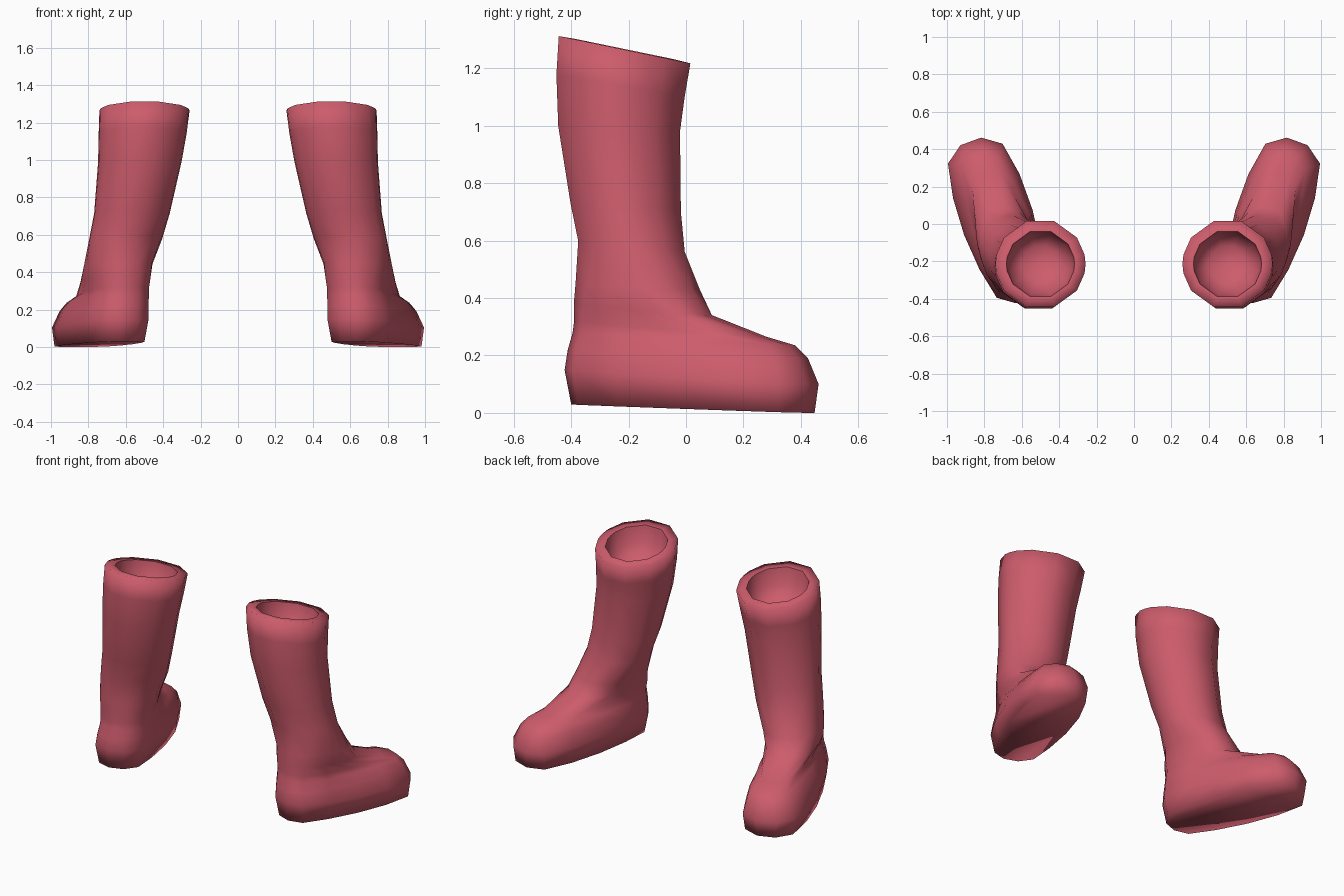
import bpy
import bmesh
from math import sin, cos, radians, hypot
from mathutils import Vector

cube = bpy.data.objects.get("Cube")
if cube:
    bpy.data.objects.remove(cube, do_unlink=True)

rose = bpy.data.materials.new("rose_red")
rose.use_nodes = True
colour = (0.61, 0.107, 0.15, 1)
rose.diffuse_color = colour
rose.node_tree.nodes["Principled BSDF"].inputs["Base Color"].default_value = colour

# Half outline: angle from the toe direction, and blend from heel (0) to toe (1)
HALF = [(18, 1), (54, 1), (78, .8), (90, .5), (102, .2), (126, 0), (162, 0)]
OUTLINE = HALF + [(-a, t) for a, t in reversed(HALF)]

# Rings: heel centre, heel radius, heel z, toe centre, toe radius, toe z, yaw
FOOT = [
    ((.64, -.255), .145, .03, (.81, .27), .178, 0, 20),
    ((.64, -.255), .168, .15, (.81, .27), .192, .10, 20),
    ((.635, -.25), .162, .22, (.80, .265), .16, .19, 20),
    ((.63, -.235), .16, .28, (.795, .255), .125, .235, 20),
    ((.63, -.23), .16, .32, (.77, .18), .10, .265, 20),
    ((.625, -.225), .166, .38, (.70, -.06), .15, .34, 18),
    ((.625, -.21), .175, .45, (.66, -.12), .168, .43, 15),
]
# Shaft and rim: centre, radius, back z, front z
SHAFT = [
    ((.60, -.19), .195, .60, .56),
    ((.567, -.21), .202, .73, .70),
    ((.525, -.233), .223, 1.0, .98),
    ((.51, -.228), .235, 1.18, 1.10),
    ((.50, -.214), .241, 1.315, 1.215),
]
MOUTH = [
    ((.50, -.214), .182, 1.305, 1.23),
    ((.50, -.214), .165, 1.20, 1.13),
    ((.50, -.214), .10, 1.12, 1.07),
]
RINGS = FOOT + [(c, r, zb, c, r, zf, 0) for c, r, zb, zf in SHAFT + MOUTH]
LIP = len(FOOT) + len(SHAFT)


def ring_points(heel, r_heel, z_heel, toe, r_toe, z_toe, yaw):
    heel, toe = Vector(heel), Vector(toe)
    length = (toe - heel).length
    for angle, t in OUTLINE:
        a = radians(angle + yaw)
        bulge = 1 + .15 * length * (1 - abs(2 * t - 1))
        r = (r_heel + (r_toe - r_heel) * t) * bulge
        p = heel.lerp(toe, t) + Vector((sin(a), cos(a))) * r
        # height follows the position along the boot
        along = r_heel + length * t + r * cos(radians(angle))
        s = along / (r_heel + length + r_toe)
        yield p.x, p.y, z_heel + (z_toe - z_heel) * s


def build_boot(name, side):
    bm = bmesh.new()
    rings = [[bm.verts.new((side * x, y, z)) for x, y, z in ring_points(*ring)]
             for ring in RINGS]
    n = len(OUTLINE)
    for low, high in zip(rings, rings[1:]):
        for i in range(n):
            j = (i + 1) % n
            bm.faces.new((low[i], low[j], high[j], high[i]))
    # sole and the floor of the opening
    bm.faces.new(rings[0])
    floor = bm.faces.new(rings[-1])
    bmesh.ops.poke(bm, faces=[floor], offset=0)
    bmesh.ops.recalc_face_normals(bm, faces=bm.faces[:])
    for face in bm.faces:
        face.smooth = True
    # crisp inner lip
    for i in range(n):
        bm.edges.get((rings[LIP][i], rings[LIP][(i + 1) % n])).smooth = False
    mesh = bpy.data.meshes.new(name)
    bm.to_mesh(mesh)
    bm.free()
    mesh.materials.append(rose)
    bpy.context.collection.objects.link(bpy.data.objects.new(name, mesh))


build_boot("left_boot", 1)
build_boot("right_boot", -1)
